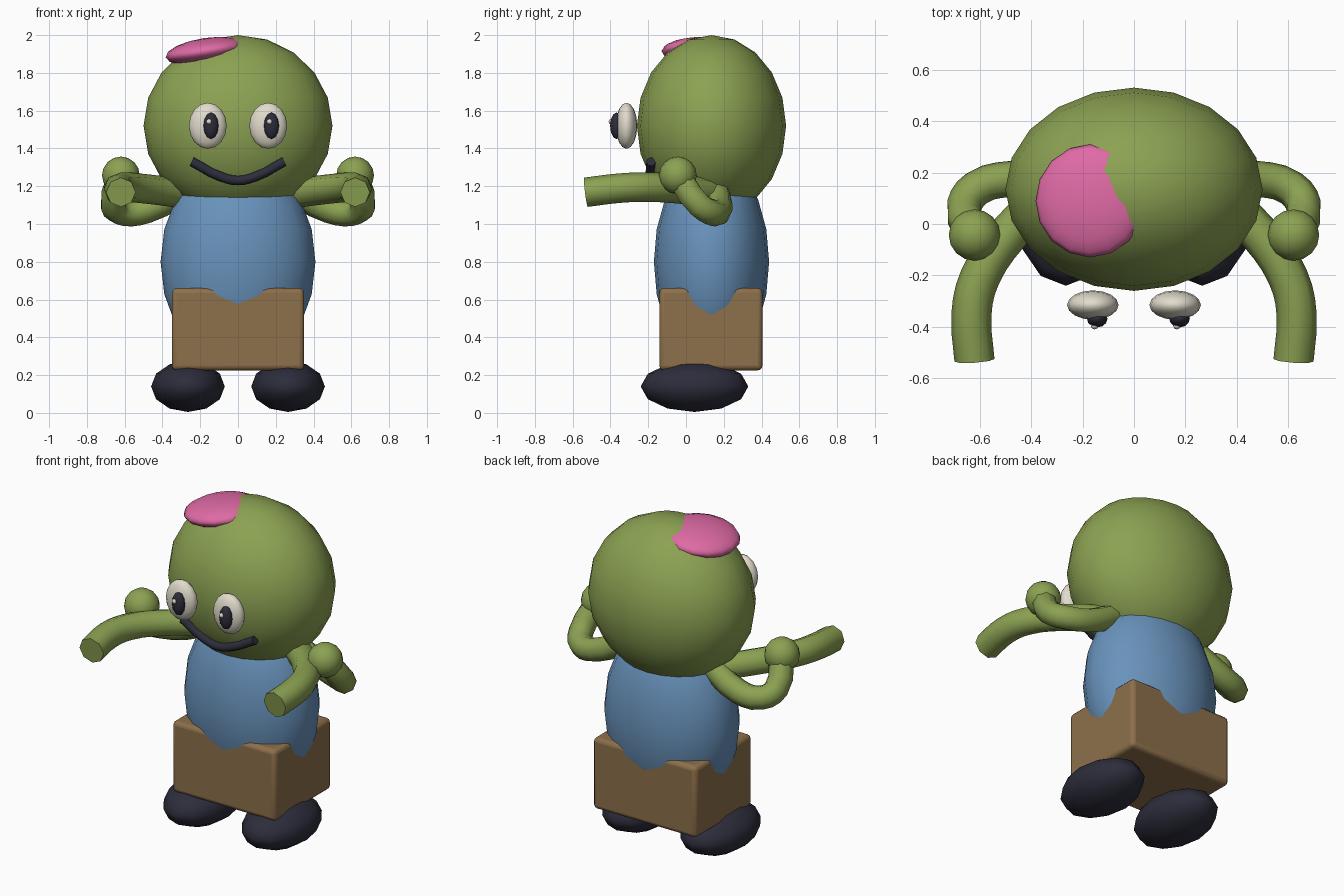
import bpy
from math import radians
from mathutils import Vector

cube = bpy.data.objects.get("Cube")
if cube:
    bpy.data.objects.remove(cube, do_unlink=True)


def material(name, r, g, b):
    m = bpy.data.materials.new(name)
    m.use_nodes = True
    m.diffuse_color = (r, g, b, 1)
    m.node_tree.nodes["Principled BSDF"].inputs["Base Color"].default_value = (r, g, b, 1)
    return m


green = material("skin green", 0.26, 0.36, 0.085)
blue = material("shirt blue", 0.14, 0.29, 0.50)
brown = material("trouser brown", 0.27, 0.16, 0.07)
dark = material("dark navy", 0.026, 0.026, 0.045)
pink = material("brain pink", 0.74, 0.145, 0.38)
cream = material("eye cream", 0.75, 0.71, 0.60)


def finish(obj, name, mat, angle=60):
    obj.name = name
    obj.data.materials.clear()
    obj.data.materials.append(mat)
    bpy.ops.object.select_all(action='DESELECT')
    obj.select_set(True)
    bpy.context.view_layer.objects.active = obj
    bpy.ops.object.shade_smooth_by_angle(angle=radians(angle))
    return obj


def ellipsoid(name, centre, radii, mat, segments=20, tilt=0):
    bpy.ops.mesh.primitive_uv_sphere_add(segments=segments, ring_count=segments // 2,
                                         location=centre, rotation=(0, tilt, 0))
    obj = bpy.context.object
    obj.scale = radii
    return finish(obj, name, mat)


def tube(name, points, radius, mat):
    curve = bpy.data.curves.new(name, 'CURVE')
    curve.dimensions = '3D'
    curve.bevel_depth = radius
    curve.bevel_resolution = 2
    curve.resolution_u = 3
    curve.use_fill_caps = True
    spline = curve.splines.new('BEZIER')
    spline.bezier_points.add(len(points) - 1)
    for bp, p in zip(spline.bezier_points, points):
        bp.co = Vector(p)
        bp.handle_left_type = bp.handle_right_type = 'AUTO'
    obj = bpy.data.objects.new(name, curve)
    bpy.context.collection.objects.link(obj)
    bpy.ops.object.select_all(action='DESELECT')
    obj.select_set(True)
    bpy.context.view_layer.objects.active = obj
    bpy.ops.object.convert(target='MESH')
    return finish(bpy.context.object, name, mat)


# Head, brain patch and torso
ellipsoid("head", (0, 0.135, 1.52), (0.50, 0.395, 0.48), green)
ellipsoid("brain", (-0.17, 0.09, 1.915), (0.215, 0.22, 0.07), pink, 16, -0.15)
ellipsoid("torso", (0, 0.135, 0.80), (0.41, 0.305, 0.56), blue)

# Boxy trousers with rounded edges
bpy.ops.mesh.primitive_cube_add(size=1, location=(0, 0.132, 0.443))
trousers = bpy.context.object
trousers.scale = (0.70, 0.546, 0.435)
bpy.ops.object.transform_apply(location=False, rotation=False, scale=True)
bevel = trousers.modifiers.new("rounded edges", 'BEVEL')
bevel.width = 0.025
bevel.segments = 3
finish(trousers, "trousers", brown, 40)

# Mouth
tube("mouth", [(-0.245, -0.185, 1.33), (-0.09, -0.19, 1.25), (0, -0.19, 1.23),
               (0.09, -0.19, 1.25), (0.245, -0.185, 1.33)], 0.025, dark)

# Paired parts
for side, s in (("left", 1), ("right", -1)):
    ellipsoid(side + "_foot", (s * 0.265, 0.045, 0.14), (0.195, 0.285, 0.135), dark, 12)
    ellipsoid(side + "_eye", (s * 0.16, -0.315, 1.52), (0.10, 0.057, 0.122), cream, 16)
    # Both pupils look slightly towards the left
    ellipsoid(side + "_pupil", (s * 0.16 + 0.017, -0.368, 1.52), (0.04, 0.034, 0.07), dark, 12)
    ellipsoid(side + "_glint", (s * 0.16 + 0.007, -0.395, 1.542), (0.015, 0.015, 0.015), cream, 8)

    # Arm reaching forward
    tube(side + "_forward_arm", [(s * 0.28, 0.16, 1.16), (s * 0.48, -0.03, 1.185),
                                 (s * 0.60, -0.21, 1.195), (s * 0.632, -0.35, 1.19),
                                 (s * 0.62, -0.53, 1.168)], 0.078, green)
    # Bent arm ending in a round fist
    tube(side + "_bent_arm", [(s * 0.28, 0.16, 1.18), (s * 0.48, 0.175, 1.075),
                              (s * 0.61, 0.14, 1.06), (s * 0.66, 0.07, 1.10),
                              (s * 0.62, -0.04, 1.255)], 0.07, green)
    ellipsoid(side + "_fist", (s * 0.62, -0.043, 1.257), (0.10, 0.10, 0.10), green, 16)
